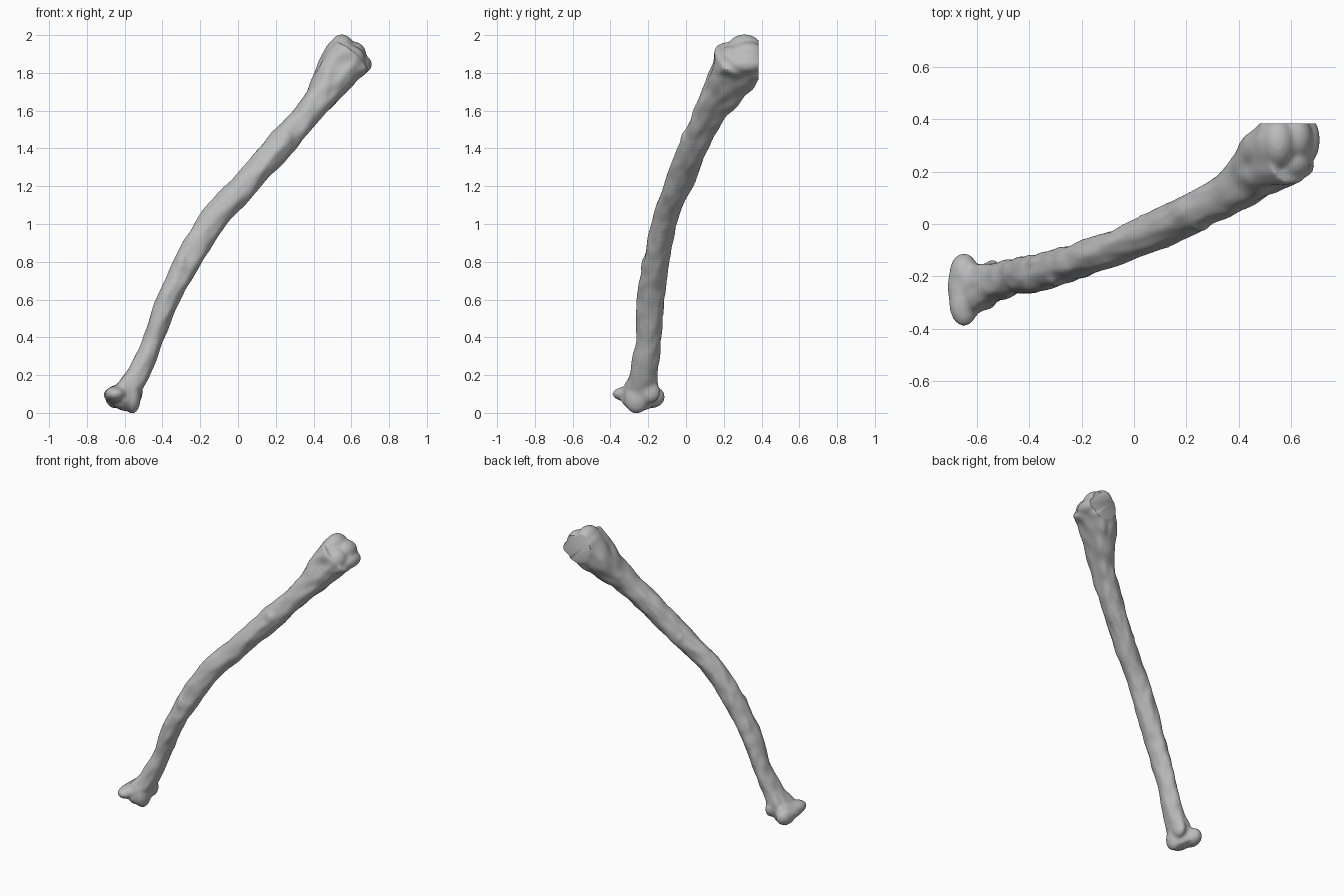
import bpy, bmesh, math
from mathutils import Vector, noise

cube = bpy.data.objects.get("Cube")
if cube:
    bpy.data.objects.remove(cube)

mat = bpy.data.materials.new("bone grey")
mat.use_nodes = True
GREY = (0.5, 0.5, 0.5, 1)
mat.diffuse_color = GREY
mat.node_tree.nodes["Principled BSDF"].inputs["Base Color"].default_value = GREY

# Shaft stations: centre x, y, z, half width, half depth
STATIONS = [
    (-.625, -.25, .06, .075, .11), (-.595, -.245, .1, .072, .092),
    (-.555, -.23, .16, .064, .08), (-.517, -.22, .23, .059, .074),
    (-.445, -.198, .4, .053, .067), (-.37, -.188, .6, .06, .073),
    (-.27, -.16, .8, .07, .07), (-.15, -.12, 1.0, .074, .065),
    (-.06, -.086, 1.1, .073, .066), (.032, -.045, 1.2, .073, .07),
    (.208, .037, 1.4, .074, .077), (.385, .132, 1.6, .074, .085),
    (.47, .208, 1.72, .089, .11), (.537, .262, 1.82, .108, .132),
    (.588, .288, 1.88, .12, .134),
]
SIDES, STEPS = 48, 14


def spline(p0, p1, p2, p3, t):
    return tuple(0.5 * (2 * b + (c - a) * t + (2 * a - 5 * b + 4 * c - d) * t * t
                        + (3 * b - a - 3 * c + d) * t ** 3)
                 for a, b, c, d in zip(p0, p1, p2, p3))


def stations_smooth():
    n = len(STATIONS)
    out = []
    for i in range(n - 1):
        four = [STATIONS[min(max(i + k, 0), n - 1)] for k in (-1, 0, 1, 2)]
        out += [spline(*four, s / STEPS) for s in range(STEPS)]
    return out + [STATIONS[-1]]


def sweep(bm):
    path = stations_smooth()
    rings = []
    for i, (x, y, z, w, d) in enumerate(path):
        a = Vector(path[max(i - 1, 0)][:3])
        b = Vector(path[min(i + 1, len(path) - 1)][:3])
        t = (b - a).normalized()
        side = Vector((0, 1, 0)).cross(t).normalized()
        depth = t.cross(side)
        c = Vector((x, y, z))
        p = 2 + max(0, z - 1.5) * 2.5  # squarer towards the upper joint
        ring = []
        for k in range(SIDES):
            ang = math.tau * k / SIDES
            u, v = math.cos(ang), math.sin(ang)
            f = (abs(u) ** p + abs(v) ** p) ** (-1 / p)
            # long muscle ridges plus finer lumps
            f += .03 * math.cos(3 * ang + z * 2)
            f += .09 * noise.noise(Vector((u * 1.6, v * 1.6, z * 5)))
            f += .14 * noise.noise(Vector((u * 2.5, v * 2.5, z * 14 + 7)))
            ring.append(bm.verts.new(c + side * (u * w * f) + depth * (v * d * f)))
        rings.append(ring)
    for r0, r1 in zip(rings, rings[1:]):
        for k in range(SIDES):
            j = (k + 1) % SIDES
            bm.faces.new((r0[k], r0[j], r1[j], r1[k]))
    # joint faces
    for ring, p in ((rings[0], STATIONS[0]), (rings[-1], STATIONS[-1])):
        hub = bm.verts.new(Vector(p[:3]))
        for k in range(SIDES):
            bm.faces.new((ring[k], ring[(k + 1) % SIDES], hub))


def lobe(bm, x, y, z, sx, sy, sz):
    vs = bmesh.ops.create_uvsphere(bm, u_segments=20, v_segments=12, radius=1)["verts"]
    for v in vs:
        v.co = Vector((x + v.co.x * sx, y + v.co.y * sy, z + v.co.z * sz))


bm = bmesh.new()
sweep(bm)
bmesh.ops.recalc_face_normals(bm, faces=bm.faces)

# Lower joint: cross bar with blended knuckles
lobe(bm, -.65, -.24, .095, .062, .12, .045)
lobe(bm, -.648, -.3, .1, .058, .092, .042)
lobe(bm, -.648, -.19, .085, .056, .08, .062)
lobe(bm, -.56, -.262, .077, .045, .066, .082)
lobe(bm, -.6, -.25, .06, .06, .085, .05)
lobe(bm, -.54, -.19, .11, .036, .055, .06)
# Upper joint: two ridges with a shallow dip between
lobe(bm, .55, .31, 1.915, .07, .1, .09)
lobe(bm, .615, .33, 1.895, .065, .09, .07)
lobe(bm, .65, .32, 1.845, .06, .1, .05)
lobe(bm, .595, .24, 1.875, .08, .07, .07)
# Low swellings on the shaft
lobe(bm, -.3, -.205, .77, .035, .035, .07)
lobe(bm, .25, .01, 1.45, .045, .04, .05)
lobe(bm, .035, .005, 1.23, .025, .035, .04)

mesh = bpy.data.meshes.new("bone")
bm.to_mesh(mesh)
bm.free()
bone = bpy.data.objects.new("bone", mesh)
bpy.context.collection.objects.link(bone)

# Fuse everything into one skin
fuse = bone.modifiers.new("fuse", "REMESH")
fuse.mode = "VOXEL"
fuse.voxel_size = .01
soft = bone.modifiers.new("soften", "SMOOTH")
soft.factor = .5
soft.iterations = 10
dg = bpy.context.evaluated_depsgraph_get()
skin = bpy.data.meshes.new_from_object(bone.evaluated_get(dg))
bone.modifiers.clear()
bone.data = skin

# Flat cut behind the upper joint
bm = bmesh.new()
bm.from_mesh(skin)
cut = bmesh.ops.bisect_plane(bm, geom=bm.verts[:] + bm.edges[:] + bm.faces[:],
                             plane_co=(0, .383, 0), plane_no=(0, 1, 0), clear_outer=True)
rim = [e for e in cut["geom_cut"] if isinstance(e, bmesh.types.BMEdge)]
bmesh.ops.holes_fill(bm, edges=rim, sides=0)
bm.to_mesh(skin)
bm.free()

skin.materials.clear()
skin.materials.append(mat)
bpy.ops.object.select_all(action="DESELECT")
bone.select_set(True)
bpy.context.view_layer.objects.active = bone
bpy.ops.object.shade_smooth_by_angle(angle=math.radians(50))
